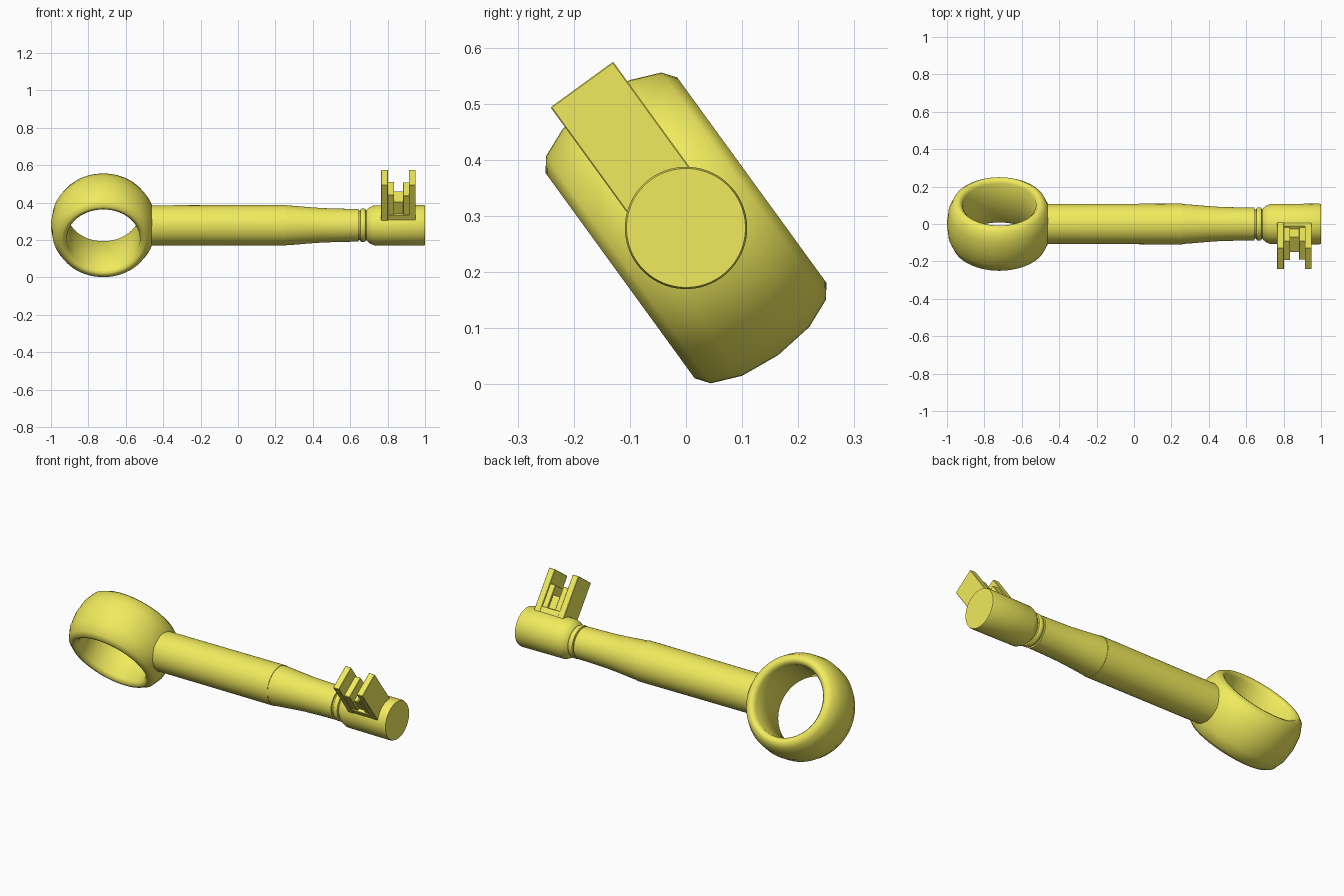
import bpy, bmesh
from math import cos, sin, pi, radians
from mathutils import Matrix

if "Cube" in bpy.data.objects:
    bpy.data.objects.remove(bpy.data.objects["Cube"])

# whole key is rolled about its long axis
ROLL = Matrix.Translation((0, 0, 0.279)) @ Matrix.Rotation(radians(36), 4, 'X')
gold = bpy.data.materials.new("yellow_metal")
gold.diffuse_color = (0.88, 0.83, 0.11, 1)
gold.use_nodes = True
gold.node_tree.nodes["Principled BSDF"].inputs["Base Color"].default_value = gold.diffuse_color


def finish(name, bm, angle=35):
    bmesh.ops.recalc_face_normals(bm, faces=bm.faces)
    me = bpy.data.meshes.new(name)
    bm.to_mesh(me)
    bm.free()
    me.materials.append(gold)
    ob = bpy.data.objects.new(name, me)
    bpy.context.collection.objects.link(ob)
    ob.matrix_world = ROLL
    bpy.ops.object.select_all(action='DESELECT')
    ob.select_set(True)
    bpy.context.view_layer.objects.active = ob
    bpy.ops.object.shade_smooth_by_angle(angle=radians(angle))
    return ob


def lathe(name, profile, place, closed=False, sides=64, angle=35):
    """Revolve (position, radius) pairs; place maps them to 3D."""
    bm = bmesh.new()
    loops = [[bm.verts.new(place(p, r * cos(2 * pi * i / sides), r * sin(2 * pi * i / sides)))
              for i in range(sides)] for p, r in profile]
    pairs = list(zip(loops, loops[1:]))
    if closed:
        pairs.append((loops[-1], loops[0]))
    else:
        bm.faces.new(loops[0])
        bm.faces.new(loops[-1])
    for a, b in pairs:
        for i in range(sides):
            j = (i + 1) % sides
            bm.faces.new((a[i], a[j], b[j], b[i]))
    return finish(name, bm, angle)


def along_x(p, a, b):
    return (p, a, b)


# bow ring: barrel outside, rounded rims, straight bore
half = [(0, 0.28), (0.074, 0.272), (0.127, 0.25), (0.145, 0.226), (0.143, 0.211), (0.125, 0.196)]
ring = [(-p, r) for p, r in reversed(half)] + half[1:]
lathe("bow_ring", ring, lambda p, a, b: (-0.72 + a, p, b), closed=True, angle=60)

# shank and tapering neck
lathe("shank", [(-0.5, 0.107), (-0.46, 0.107), (0.26, 0.109)], along_x)
lathe("neck", [(0.255, 0.107), (0.3, 0.104), (0.37, 0.098), (0.45, 0.092),
               (0.55, 0.089), (0.645, 0.087)], along_x)

# collar with grooves
lathe("collar", [(0.64, 0.078), (0.653, 0.078), (0.655, 0.086), (0.66, 0.089), (0.675, 0.089),
                 (0.682, 0.085), (0.684, 0.078), (0.70, 0.078)], along_x)

# head barrel
lathe("head", [(0.686, 0.078), (0.69, 0.084), (0.705, 0.097), (0.728, 0.107),
               (0.99, 0.109), (1.0, 0.106)], along_x)


# bit: two tall plates, stepped web and base
def block(name, x0, x1, z0, z1, half_w):
    bm = bmesh.new()
    bmesh.ops.create_cube(bm, size=1)
    for v in bm.verts:
        v.co.x = x0 if v.co.x < 0 else x1
        v.co.y = half_w if v.co.y > 0 else -half_w
        v.co.z = z0 if v.co.z < 0 else z1
    bmesh.ops.bevel(bm, geom=bm.edges[:], offset=0.002, segments=1, affect='EDGES')
    finish(name, bm)


block("bit_base", 0.765, 0.95, 0.05, 0.115, 0.068)
for side, x0, x1 in (("left", 0.765, 0.802), ("right", 0.913, 0.95)):
    block("bit_plate_" + side, x0, x1, 0.06, 0.316, 0.069)
block("bit_step_left", 0.80, 0.835, 0.08, 0.243, 0.062)
block("bit_step_right", 0.882, 0.915, 0.08, 0.24, 0.062)
block("bit_web", 0.83, 0.886, 0.10, 0.19, 0.05)
